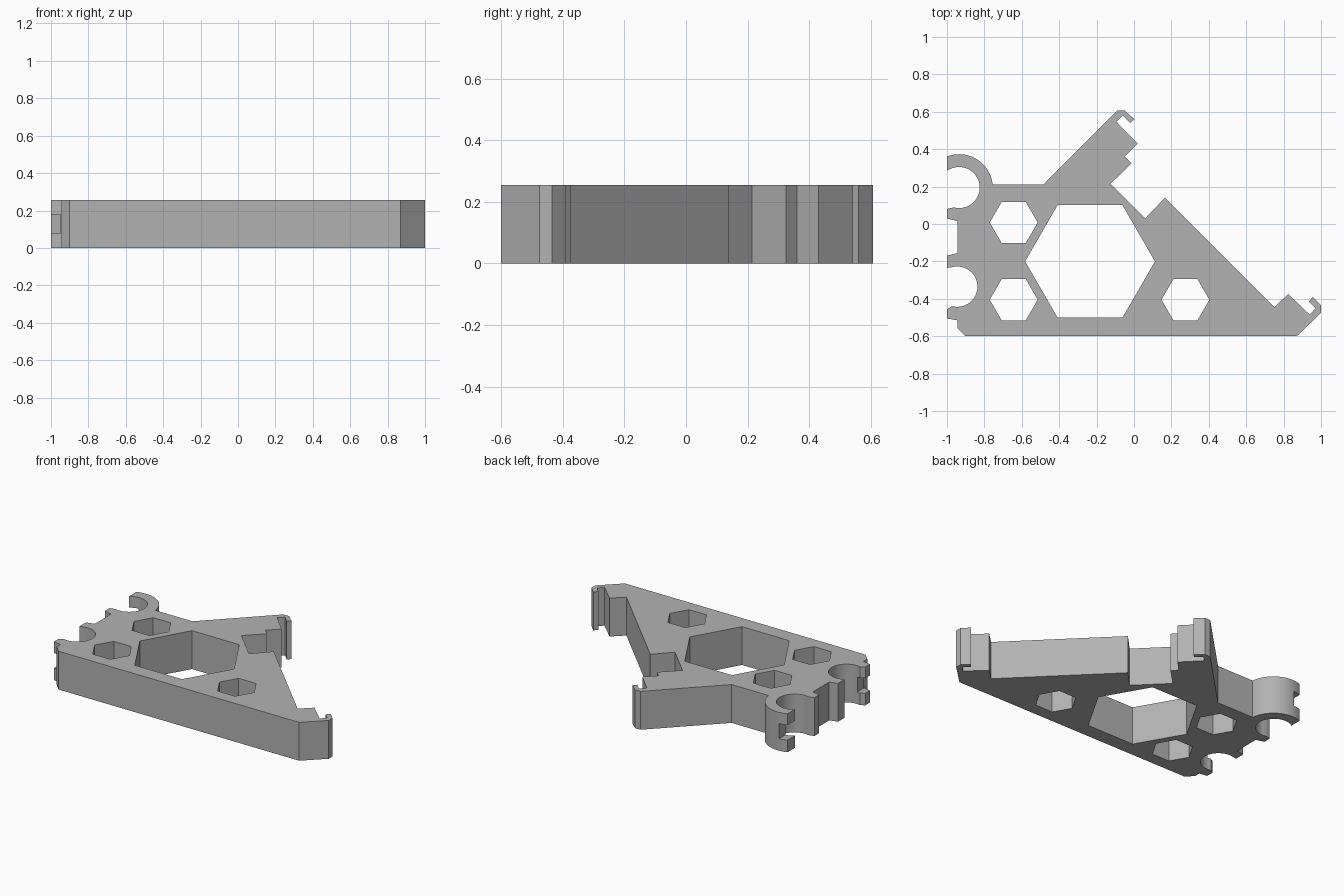
import bpy, bmesh, math

HEIGHT = 0.255

if "Cube" in bpy.data.objects:
    bpy.data.objects.remove(bpy.data.objects["Cube"], do_unlink=True)

grey = bpy.data.materials.new("plain grey")
grey.use_nodes = True
colour = (0.45, 0.45, 0.45, 1)
grey.diffuse_color = colour
grey.node_tree.nodes["Principled BSDF"].inputs["Base Color"].default_value = colour


def arc(cx, cy, r, start, end, steps=24):
    """Points on an arc, angles in degrees."""
    angles = [math.radians(start + (end - start) * i / steps) for i in range(steps + 1)]
    return [(cx + r * math.cos(a), cy + r * math.sin(a)) for a in angles]


def prism(name, outline, bottom, top):
    """Extrude a flat outline between two heights."""
    bm = bmesh.new()
    face = bm.faces.new([bm.verts.new((x, y, bottom)) for x, y in outline])
    raised = bmesh.ops.extrude_face_region(bm, geom=[face])["geom"]
    verts = [v for v in raised if isinstance(v, bmesh.types.BMVert)]
    bmesh.ops.translate(bm, verts=verts, vec=(0, 0, top - bottom))
    bmesh.ops.recalc_face_normals(bm, faces=bm.faces)
    mesh = bpy.data.meshes.new(name)
    bm.to_mesh(mesh)
    bm.free()
    mesh.materials.append(grey)
    obj = bpy.data.objects.new(name, mesh)
    bpy.context.collection.objects.link(obj)
    return obj


def cut(body, name, outline, bottom=-0.1, top=HEIGHT + 0.1):
    """Subtract a prism from the body."""
    cutter = prism(name, outline, bottom, top)
    cutter.hide_render = True
    mod = body.modifiers.new(name, "BOOLEAN")
    mod.operation = "DIFFERENCE"
    mod.solver = "EXACT"
    mod.object = cutter
    bpy.context.view_layer.objects.active = body
    bpy.ops.object.modifier_apply(modifier=name)
    bpy.data.objects.remove(cutter, do_unlink=True)


# Lower edge and the small hook at the right tip
right_tip = [(-0.9, -0.6), (0.87, -0.6), (1, -0.475), (1, -0.435), (0.955, -0.39),
             (0.935, -0.415), (0.97, -0.45), (0.94, -0.485), (0.825, -0.375), (0.75, -0.445)]
# Diagonal edge, stepped jaw and hook on the upper arm
upper_arm = [(0.165, 0.14), (0.06, 0.03), (-0.125, 0.215), (-0.013, 0.325), (-0.05, 0.36),
             (0.02, 0.43), (-0.095, 0.547), (-0.06, 0.58), (-0.02, 0.54), (0.002, 0.56),
             (-0.05, 0.607), (-0.09, 0.607), (-0.483, 0.212)]
# Two open round clips on the left edge
upper_clip = arc(-0.935, 0.193, 0.18, 6, 111) + arc(-0.935, 0.195, 0.11, 126, -105)
upper_clip += [(-1, 0.08), (-1, 0.03), (-0.945, 0.015)]
lower_clip = [(-0.945, -0.155), (-1, -0.17), (-1, -0.235)]
lower_clip += arc(-0.945, -0.335, 0.108, 105, -105)
lower_clip += [(-1, -0.455), (-1, -0.505), (-0.945, -0.515), (-0.945, -0.555)]

body = prism("tool_plate", right_tip + upper_arm + upper_clip + lower_clip, 0, HEIGHT)

# Hexagonal through holes
for name, x, y, r in (("large_hex_hole", -0.235, -0.2, 0.347),
                      ("back_hex_hole", -0.643, 0.008, 0.128),
                      ("front_hex_hole", -0.643, -0.405, 0.128),
                      ("right_hex_hole", 0.275, -0.405, 0.128)):
    cut(body, name, arc(x, y, r, 0, 300, 5))

# Slots through the middle of the clip prongs
for name, y0, y1, depth in (("upper_clip_slot", 0.25, 0.45, -0.945),
                            ("lower_clip_slot", -0.53, -0.4, -0.95)):
    cut(body, name, [(-1.1, y0), (depth, y0), (depth, y1), (-1.1, y1)], 0.08, 0.18)

# Smooth clip walls, crisp corners
bpy.ops.object.select_all(action="DESELECT")
body.select_set(True)
bpy.context.view_layer.objects.active = body
bpy.ops.object.shade_smooth_by_angle(angle=math.radians(25))
